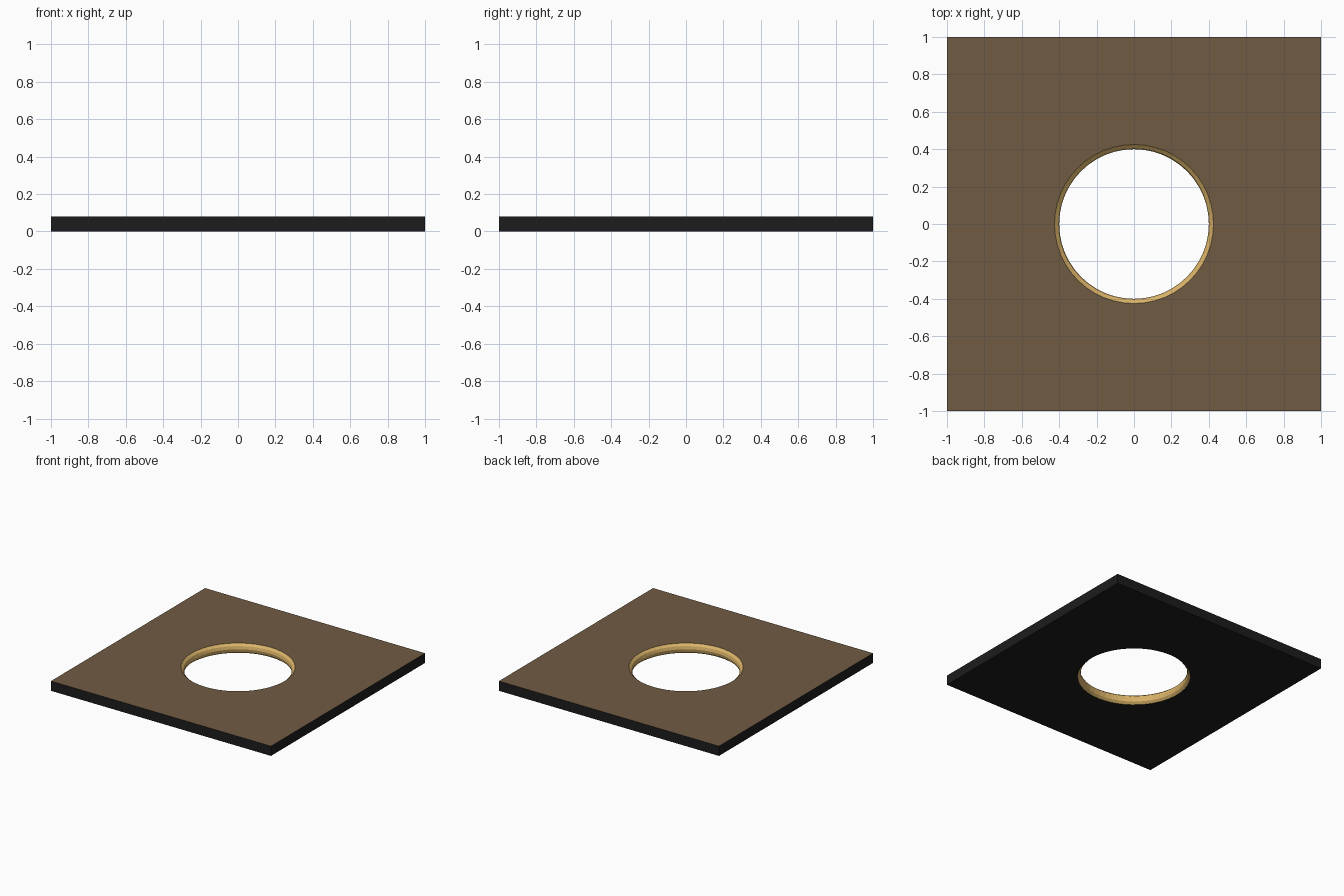
import bpy, bmesh, math

if "Cube" in bpy.data.objects:
    bpy.data.objects.remove(bpy.data.objects["Cube"])

N = 48          # sides of the round opening
H = 0.08        # plate thickness


def material(name, color):
    m = bpy.data.materials.new(name)
    m.diffuse_color = (*color, 1)
    m.use_nodes = True
    m.node_tree.nodes["Principled BSDF"].inputs["Base Color"].default_value = m.diffuse_color
    return m


def loft(name, loops, mats, top_index=None, close=True):
    """Join matching loops of points with quads, flat shaded."""
    bm = bmesh.new()
    rings = [[bm.verts.new(p) for p in loop] for loop in loops]
    count = len(rings) if close else len(rings) - 1
    for k in range(count):
        a, b = rings[k], rings[(k + 1) % len(rings)]
        for i in range(N):
            j = (i + 1) % N
            f = bm.faces.new((a[i], a[j], b[j], b[i]))
            if k == top_index:
                f.material_index = 1
    bmesh.ops.recalc_face_normals(bm, faces=bm.faces)
    me = bpy.data.meshes.new(name)
    bm.to_mesh(me)
    bm.free()
    for m in mats:
        me.materials.append(m)
    ob = bpy.data.objects.new(name, me)
    bpy.context.collection.objects.link(ob)
    return ob


def circle(r, z):
    return [(r * math.cos(2 * math.pi * i / N), r * math.sin(2 * math.pi * i / N), z)
            for i in range(N)]


def square(z):
    pts = []
    for x, y, _ in circle(1, z):
        s = max(abs(x), abs(y))
        pts.append((x / s, y / s, z))
    return pts


black = material("black", (0.012, 0.012, 0.012))
brown = material("brown", (0.16, 0.105, 0.055))
brass = material("brass", (0.70, 0.45, 0.14))

# square plate with a round opening, brown upper face
loft("plate", [square(0), square(H), circle(0.425, H), circle(0.425, 0)],
     [black, brown], top_index=1)

# brass liner with bevelled lips at both ends
profile = [(0.425, H), (0.406, 0.063), (0.40, 0.04), (0.406, 0.017), (0.425, 0)]
loft("opening_trim", [circle(r, z) for r, z in profile] , [brass])
